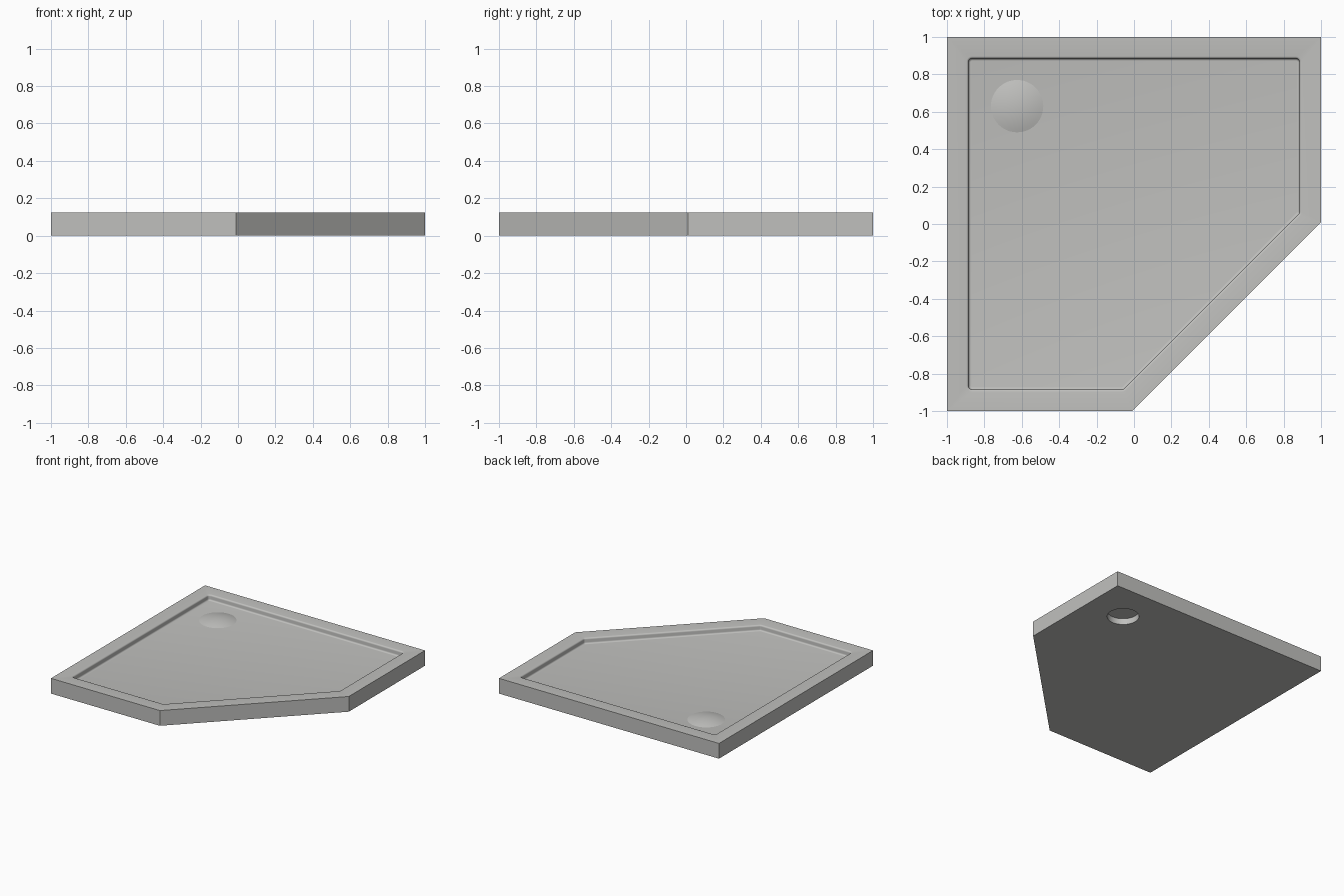
import bpy, bmesh
from math import pi, sin, cos, tan, atan2
from mathutils import Vector

cube = bpy.data.objects.get("Cube")
if cube:
    bpy.data.objects.remove(cube, do_unlink=True)

HEIGHT, FLOOR = 0.125, 0.08      # rim top and basin floor
INSET, FILLET = 0.103, 0.0125    # rim width, rounding of the basin wall
CORNER = 0.135                   # inset of the corner arc centres
OUTLINE = [Vector(p) for p in ((-1, -1), (-0.01, -1), (1, 0.01), (1, 1), (-1, 1))]

white = bpy.data.materials.new("matte_light_grey")
white.use_nodes = True
colour = (0.53, 0.53, 0.515, 1)
white.diffuse_color = colour
white.node_tree.nodes["Principled BSDF"].inputs["Base Color"].default_value = colour


def add_object(name, bm):
    bmesh.ops.recalc_face_normals(bm, faces=bm.faces)
    mesh = bpy.data.meshes.new(name)
    bm.to_mesh(mesh)
    bm.free()
    obj = bpy.data.objects.new(name, mesh)
    mesh.materials.append(white)
    bpy.context.collection.objects.link(obj)
    return obj


def activate(obj):
    bpy.ops.object.select_all(action='DESELECT')
    obj.select_set(True)
    bpy.context.view_layer.objects.active = obj


def edge_normal(i):
    d = (OUTLINE[(i + 1) % 5] - OUTLINE[i % 5]).normalized()
    return Vector((d.y, -d.x))


def basin_loop(inset, steps=6):
    """One rounded outline of the basin, as five corner arcs."""
    arcs = []
    for i, p in enumerate(OUTLINE):
        a, b = edge_normal(i - 1), edge_normal(i)
        centre = p - (a + b) * CORNER / (1 + a.dot(b))
        start, turn = atan2(a.y, a.x), a.angle(b)
        angles = [start + turn * k / steps for k in range(steps + 1)]
        arcs.append([centre + Vector((cos(t), sin(t))) * (CORNER - inset) for t in angles])
    return arcs


# Tray body: sides and underside
bm = bmesh.new()
low = [bm.verts.new((p.x, p.y, 0)) for p in OUTLINE]
top = [bm.verts.new((p.x, p.y, HEIGHT)) for p in OUTLINE]
bm.faces.new(low[::-1])
for i in range(5):
    j = (i + 1) % 5
    bm.faces.new((low[i], low[j], top[j], top[i]))

# Basin wall: rounded lip, then a cove down to the floor
quarter = [k * pi / 10 for k in range(6)]
profile = [(INSET + FILLET * sin(t), HEIGHT - FILLET * (1 - cos(t))) for t in quarter]
profile += [(INSET + FILLET * (2 - cos(t)), FLOOR + FILLET * (1 - sin(t))) for t in quarter]
rings = []
for inset, z in profile:
    rings.append([[bm.verts.new((p.x, p.y, z)) for p in arc] for arc in basin_loop(inset)])

# Flat rim between the outline and the lip
for i in range(5):
    j = (i + 1) % 5
    arc = rings[0][i]
    for a, b in zip(arc, arc[1:]):
        bm.faces.new((top[i], b, a))
    bm.faces.new((top[i], top[j], rings[0][j][0], arc[-1]))

# Wall faces and floor
flat = [sum(ring, []) for ring in rings]
for upper, lower in zip(flat, flat[1:]):
    for k in range(len(upper)):
        n = (k + 1) % len(upper)
        bm.faces.new((upper[k], upper[n], lower[n], lower[k]))
bm.faces.new(flat[-1])
tray = add_object("shower_tray", bm)

# Round recess in the underside
bpy.ops.mesh.primitive_cylinder_add(vertices=48, radius=0.12, depth=0.1, location=(0.67, 0.67, 0))
cutter = bpy.context.object
cutter.name = "underside_recess_cutter"
cutter.hide_render = True
cutter.data.materials.append(white)
activate(tray)
cut = tray.modifiers.new("recess", 'BOOLEAN')
cut.operation, cut.object, cut.solver = 'DIFFERENCE', cutter, 'EXACT'
bpy.ops.object.modifier_apply(modifier=cut.name)
bpy.data.objects.remove(cutter, do_unlink=True)
bpy.ops.object.shade_smooth_by_angle(angle=pi / 6)

# Shallow domed drain cover
bm = bmesh.new()
RADIUS, RISE, SEGMENTS, BANDS = 0.14, 0.022, 48, 8
section = [(RADIUS * k / BANDS, RISE * (1 - (k / BANDS) ** 2)) for k in range(BANDS + 1)]
verts = [bm.verts.new((r, 0, z)) for r, z in section]
edges = [bm.edges.new(pair) for pair in zip(verts, verts[1:])]
bmesh.ops.spin(bm, geom=verts + edges, cent=(0, 0, 0), axis=(0, 0, 1),
               angle=2 * pi, steps=SEGMENTS, use_duplicate=False)
bmesh.ops.remove_doubles(bm, verts=bm.verts, dist=0.0005)
bmesh.ops.holes_fill(bm, edges=[e for e in bm.edges if e.is_boundary])
cover = add_object("drain_cover", bm)
cover.location = (-0.625, 0.63, FLOOR)
activate(cover)
bpy.ops.object.shade_smooth_by_angle(angle=pi / 6)
